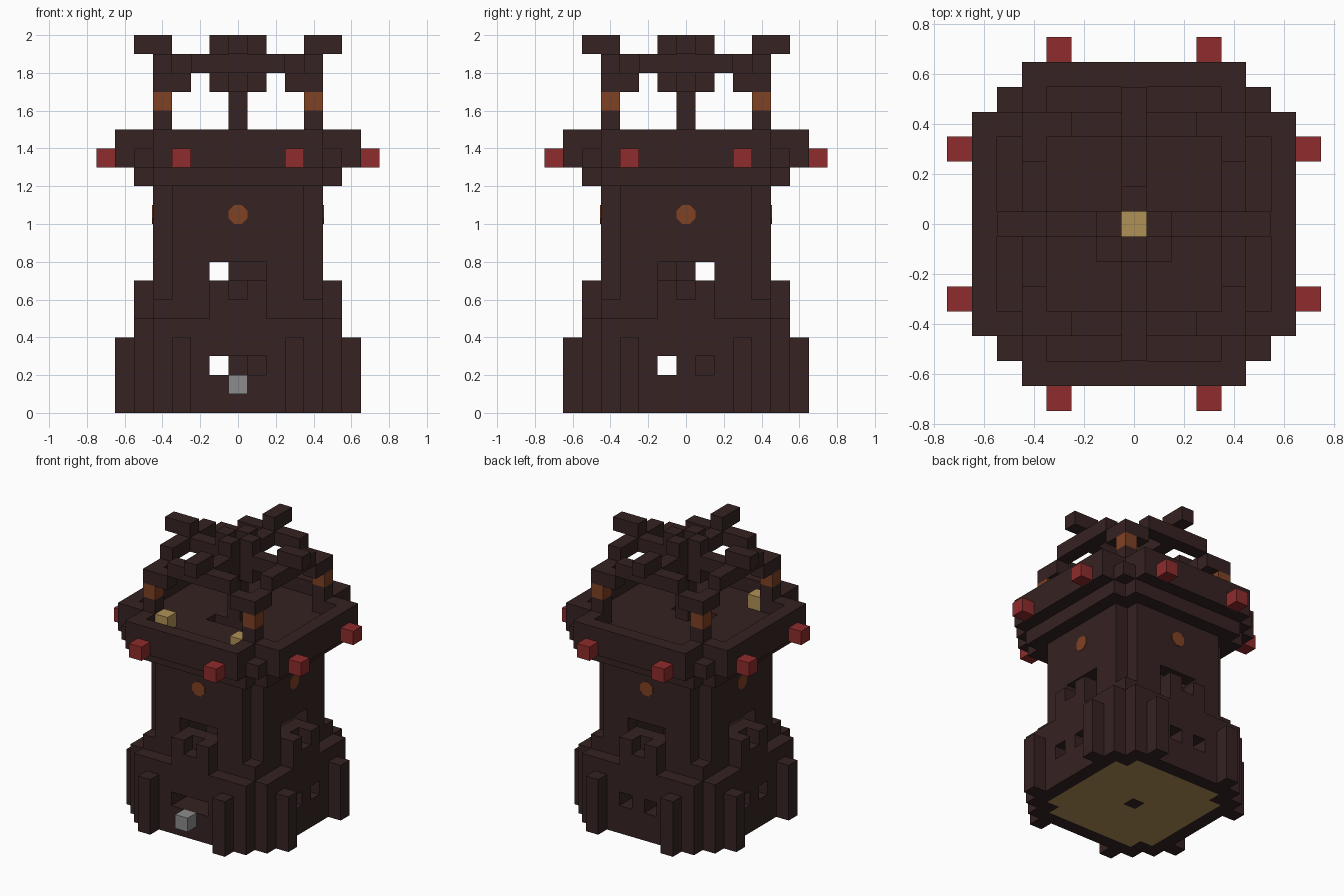
import bpy, bmesh, math
from mathutils import Vector, Matrix

cube = bpy.data.objects.get("Cube")
if cube:
    bpy.data.objects.remove(cube, do_unlink=True)

U = 0.1  # block size


def material(name, rgb):
    m = bpy.data.materials.new(name)
    m.use_nodes = True
    m.diffuse_color = (*rgb, 1)
    m.node_tree.nodes["Principled BSDF"].inputs["Base Color"].default_value = (*rgb, 1)
    return m


DARK = material("dark brick", (0.037, 0.016, 0.016))
RED = material("red lantern", (0.275, 0.025, 0.025))
AMBER = material("amber lamp", (0.212, 0.054, 0.017))
SAND = material("sand", (0.434, 0.285, 0.095))
GREY = material("grey stone", (0.263, 0.263, 0.263))

parts = {}


def box(xs, ys, zs):
    """All block cells within inclusive ranges."""
    return {(x, y, z) for x in range(xs[0], xs[1] + 1)
            for y in range(ys[0], ys[1] + 1) for z in range(zs[0], zs[1] + 1)}


def four(cells):
    """Repeat cells on all four sides."""
    out = set()
    for x, y, z in cells:
        out |= {(x, y, z), (-y, x, z), (-x, -y, z), (y, -x, z)}
    return out


def mirrored(cells):
    return cells | {(-x, y, z) for x, y, z in cells}


def cross(a, b, zs):
    """Square plan with notched corners."""
    return box((-a, a), (-b, b), zs) | box((-b, b), (-a, a), zs)


def part(name, mat, cells):
    parts[name] = (mat, cells)


# Openings through the walls
windows = four(box((-1, 1), (-4, -4), (7, 7)))
windows |= four(mirrored(box((1, 1), (-5, -4), (2, 2))))
windows |= box((-1, 1), (-5, -4), (2, 2))

# Tower body
part("ground_floor", SAND, cross(4, 3, (0, 0)) - {(0, 0, 0)})
inside = cross(3, 2, (1, 11))
part("tower_wall", DARK, cross(4, 3, (1, 11)) - inside - windows)
part("base_wall", DARK, four(box((-3, 3), (-5, -5), (0, 4))) - windows)
part("window_prongs", DARK,
     four(box((-1, 1), (-5, -5), (5, 6))) - four({(0, -5, 6)}))
part("base_buttresses", DARK,
     four(mirrored(box((3, 3), (-6, -6), (0, 3)) | box((4, 4), (-5, -5), (0, 4))
                   | box((4, 4), (-4, -4), (0, 5)))))
part("door_step", GREY, {(0, -6, 1)})

# Spiral stair round a central column
ring = [(1, 1), (0, 1), (-1, 1), (-1, 0), (-1, -1), (0, -1), (1, -1), (1, 0)]
part("central_column", DARK, box((0, 0), (0, 0), (0, 17)))
part("spiral_stair", DARK, {(*ring[(z - 2 + k) % 8], z)
                            for z in range(1, 13) for k in (0, 1)})
part("red_bed", RED, box((0, 2), (3, 3), (1, 1)))

# Overhanging platform with parapet
stairwell = box((-1, 1), (-1, -1), (12, 13))
part("corbel", DARK, cross(5, 4, (12, 12)) - stairwell)
part("platform", DARK, (cross(6, 4, (13, 13)) | four({(5, 5, 13)})) - stairwell)
part("parapet", DARK, cross(6, 4, (14, 14)) - cross(5, 3, (14, 14)))
part("wall_lanterns", RED, four(mirrored({(3, -7, 13)})))
part("platform_lamps", SAND, mirrored({(3, -4, 14)}))

# Canopy
part("corner_posts", DARK, four({(4, 4, 15)}))
part("post_lamps", AMBER, four({(4, 4, 16)}))
part("post_brackets", DARK, four({(4, 4, 17), (3, 4, 17), (4, 3, 17)}))
part("column_bracket", DARK, four({(1, 0, 17)}))
part("canopy_beams", DARK, four(box((-2, 2), (-4, -4), (18, 18))
                                | box((0, 0), (-4, -1), (18, 18))))
part("canopy_horns", DARK, four(box((0, 0), (-5, -4), (19, 19))))
part("canopy_crown", DARK, four({(0, -1, 19)}))
part("crown_lamp", SAND, {(0, 0, 18)})

solid = set().union(*(cells for mat, cells in parts.values()))
AXES = [Vector(s) for s in ((1, 0, 0), (-1, 0, 0), (0, 1, 0),
                            (0, -1, 0), (0, 0, 1), (0, 0, -1))]


def finish(bm, name, mat):
    mesh = bpy.data.meshes.new(name)
    bm.to_mesh(mesh)
    bm.free()
    mesh.materials.append(mat)
    obj = bpy.data.objects.new(name, mesh)
    bpy.context.collection.objects.link(obj)
    return obj


def build(name, mat, cells):
    """Skin the cells with their exposed faces only."""
    bm = bmesh.new()
    for c in sorted(cells):
        centre = Vector((c[0], c[1], c[2] + 0.5))
        for n in AXES:
            if tuple(int(a + b) for a, b in zip(c, n)) in solid:
                continue
            u = Vector((n.y, n.z, n.x))
            v = n.cross(u)
            corners = [centre + (n + a * u + b * v) / 2
                       for a, b in ((-1, -1), (1, -1), (1, 1), (-1, 1))]
            bm.faces.new([bm.verts.new(p * U) for p in corners])
    bmesh.ops.remove_doubles(bm, verts=bm.verts, dist=U / 100)
    bmesh.ops.dissolve_limit(bm, angle_limit=0.01, verts=bm.verts, edges=bm.edges)
    finish(bm, name, mat)


for part_name, (mat, cells) in parts.items():
    build(part_name, mat, cells)

# Eight-sided amber plates high on each wall
for i, side in enumerate(("front", "left", "back", "right")):
    bm = bmesh.new()
    bmesh.ops.create_cone(bm, cap_ends=True, segments=8, radius1=0.054,
                          radius2=0.054, depth=0.008)
    bm.transform(Matrix.Rotation(i * math.pi / 2, 4, "Z")
                 @ Matrix.Translation((0, -0.45, 1.05))
                 @ Matrix.Rotation(math.pi / 2, 4, "X")
                 @ Matrix.Rotation(math.pi / 8, 4, "Z"))
    finish(bm, side + "_wall_lamp", AMBER)
